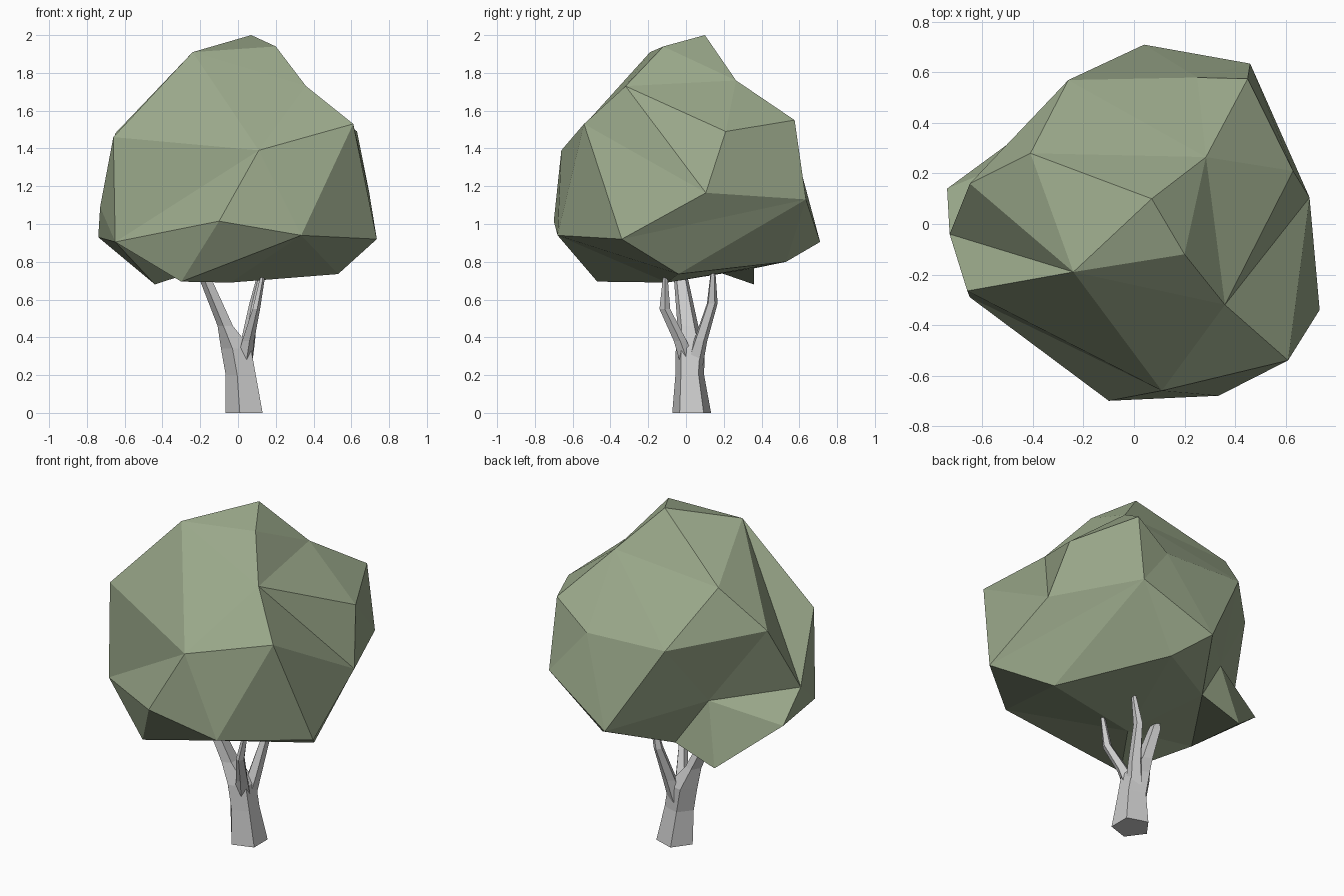
import bpy, bmesh, math
from mathutils import Vector

if "Cube" in bpy.data.objects:
    bpy.data.objects.remove(bpy.data.objects["Cube"])


def finish(bm, name, colour=None):
    bmesh.ops.recalc_face_normals(bm, faces=bm.faces)
    mesh = bpy.data.meshes.new(name)
    bm.to_mesh(mesh)
    bm.free()
    obj = bpy.data.objects.new(name, mesh)
    bpy.context.collection.objects.link(obj)
    if colour:
        mat = bpy.data.materials.new(name + "_colour")
        mat.diffuse_color = colour
        mat.use_nodes = True
        mat.node_tree.nodes["Principled BSDF"].inputs["Base Color"].default_value = mat.diffuse_color
        mesh.materials.append(mat)
    return obj


def limb(name, path, sides, turn=0.0):
    """Tapered faceted tube; path holds (x, y, z, radius_x, radius_y)."""
    bm = bmesh.new()
    rings = []
    for x, y, z, rx, ry in path:
        angles = [turn + 2 * math.pi * i / sides for i in range(sides)]
        rings.append([bm.verts.new((x + rx * math.cos(a), y + ry * math.sin(a), z))
                      for a in angles])
    for low, high in zip(rings, rings[1:]):
        for i in range(sides):
            j = (i + 1) % sides
            bm.faces.new((low[i], low[j], high[j], high[i]))
    bm.faces.new(rings[0][::-1])
    bm.faces.new(rings[-1])
    return finish(bm, name)


def crease(bm, a, b):
    """Turn the diagonal lying across corners a and b so that it joins them."""
    for e in bm.edges:
        across = {v for f in e.link_faces for v in f.verts} - set(e.verts)
        if across == {a, b}:
            bmesh.utils.edge_rotate(e, True)
            return


def faceted_blob(name, corners, centre, creases, colour):
    """Wrap corners by direction from the centre, then push them to their radius."""
    bm = bmesh.new()
    verts = [bm.verts.new((Vector(c) - centre).normalized()) for c in corners]
    bmesh.ops.convex_hull(bm, input=verts)
    for v, c in zip(verts, corners):
        v.co = c
    for a, b in creases:
        crease(bm, verts[corners.index(a)], verts[corners.index(b)])
    return finish(bm, name, colour)


# Crown corners, from the top down
summit = [(.07, .10, 2.0), (-.24, -.19, 1.91), (.20, -.12, 1.94),
          (.36, -.32, 1.73), (.285, .265, 1.76), (-.41, .28, 1.72)]
shoulder = [(.61, -.54, 1.53), (.11, -.66, 1.39), (-.66, -.265, 1.46),
            (-.65, .16, 1.48), (-.26, .57, 1.41), (.25, .58, 1.39),
            (.45, .575, 1.55), (.63, .21, 1.49)]
waist = [(.335, -.68, .94), (-.10, -.70, 1.015), (-.65, -.29, .905),
         (-.73, -.04, 1.09), (-.74, .14, .93), (-.36, .30, 1.04),
         (.04, .71, .905), (.46, .635, 1.13), (.695, .105, 1.165),
         (.735, -.34, .92)]
underside = [(-.30, -.47, .695), (-.04, -.10, .69), (.53, -.04, .735),
             (.18, .53, .80), (-.18, .36, .765), (-.44, .36, .68)]

# Folds that run as valleys or choose a facet's diagonal
folds = [(summit[1], waist[3]), (waist[3], waist[5]), (summit[3], waist[8]),
         (waist[2], shoulder[1]), (waist[9], waist[7]), (waist[9], waist[6]),
         (underside[0], underside[4]), (waist[2], underside[4])]
faceted_blob("crown", summit + shoulder + waist + underside,
             Vector((0, 0, 1.2)), folds, (.33, .40, .26, 1))

# Trunk sweeping into the left bough
limb("trunk", [(.043, .03, 0, .108, .108), (.023, .02, .2, .088, .08),
               (-.002, .022, .34, .088, .08), (-.063, .01, .46, .045, .058),
               (-.165, -.025, .7, .036, .04), (-.19, -.03, .8, .015, .015)],
     5, math.pi)

# Two thinner boughs on the right
limb("front_bough", [(.03, .01, .27, .045, .045), (.05, -.03, .38, .035, .036),
                     (.095, -.112, .55, .022, .03), (.125, -.11, .7, .015, .015),
                     (.13, -.11, .74, .006, .006)], 5)
limb("back_bough", [(.03, .04, .25, .05, .05), (.055, .075, .38, .04, .038),
                    (.085, .138, .58, .025, .03), (.115, .142, .72, .016, .016),
                    (.125, .145, .8, .006, .006)], 5, .5)
